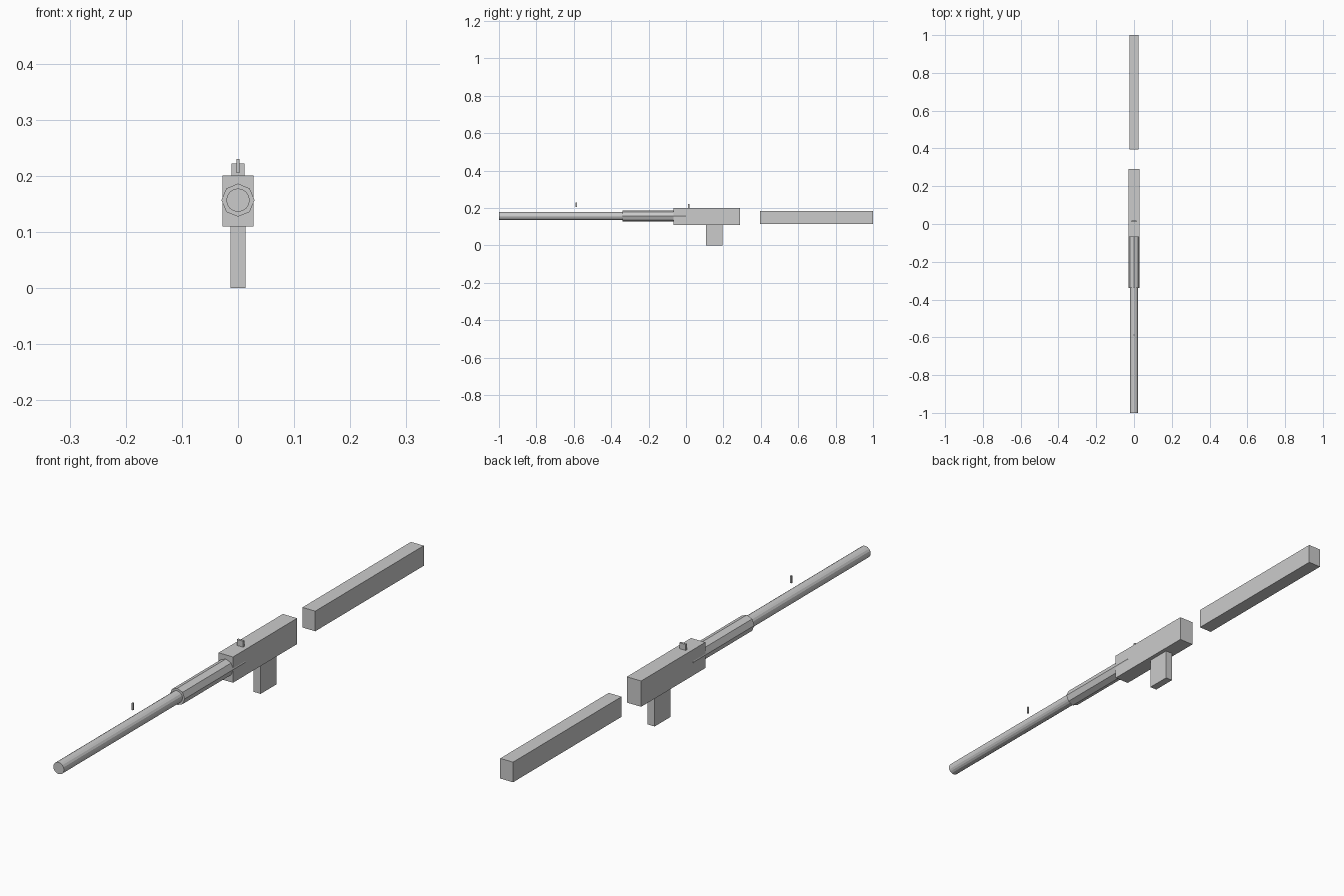
import bpy
import math

if "Cube" in bpy.data.objects:
    bpy.data.objects.remove(bpy.data.objects["Cube"])


def box(name, x, y, z):
    """Box spanning x = -x..x, y = (min, max), z = (min, max)."""
    bpy.ops.mesh.primitive_cube_add(size=1, location=(0, sum(y) / 2, sum(z) / 2))
    o = bpy.context.object
    o.name = name
    o.scale = (2 * x, y[1] - y[0], z[1] - z[0])
    bpy.ops.object.transform_apply(location=False, rotation=False, scale=True)
    return o


def tube(name, sides, radius, y, z):
    """Capped cylinder lying along y."""
    bpy.ops.mesh.primitive_cylinder_add(
        vertices=sides, radius=radius, depth=y[1] - y[0],
        location=(0, sum(y) / 2, z), rotation=(math.pi / 2, 0, 0))
    o = bpy.context.object
    o.name = name
    return o


# Main body, grip and detached rear stock
box("receiver", 0.028, (-0.068, 0.29), (0.11, 0.201))
box("grip", 0.0135, (0.107, 0.194), (0.0, 0.112))
box("stock", 0.025, (0.395, 1.0), (0.114, 0.185))

# Barrel and eight-sided handguard running into the receiver
tube("barrel", 16, 0.0208, (-1.0, -0.3), 0.157)
tube("handguard", 8, 0.0295, (-0.339, 0.0), 0.157)

# Sights
box("rear_sight", 0.012, (0.011, 0.019), (0.199, 0.222))
box("front_sight", 0.0027, (-0.59, -0.584), (0.205, 0.23))
